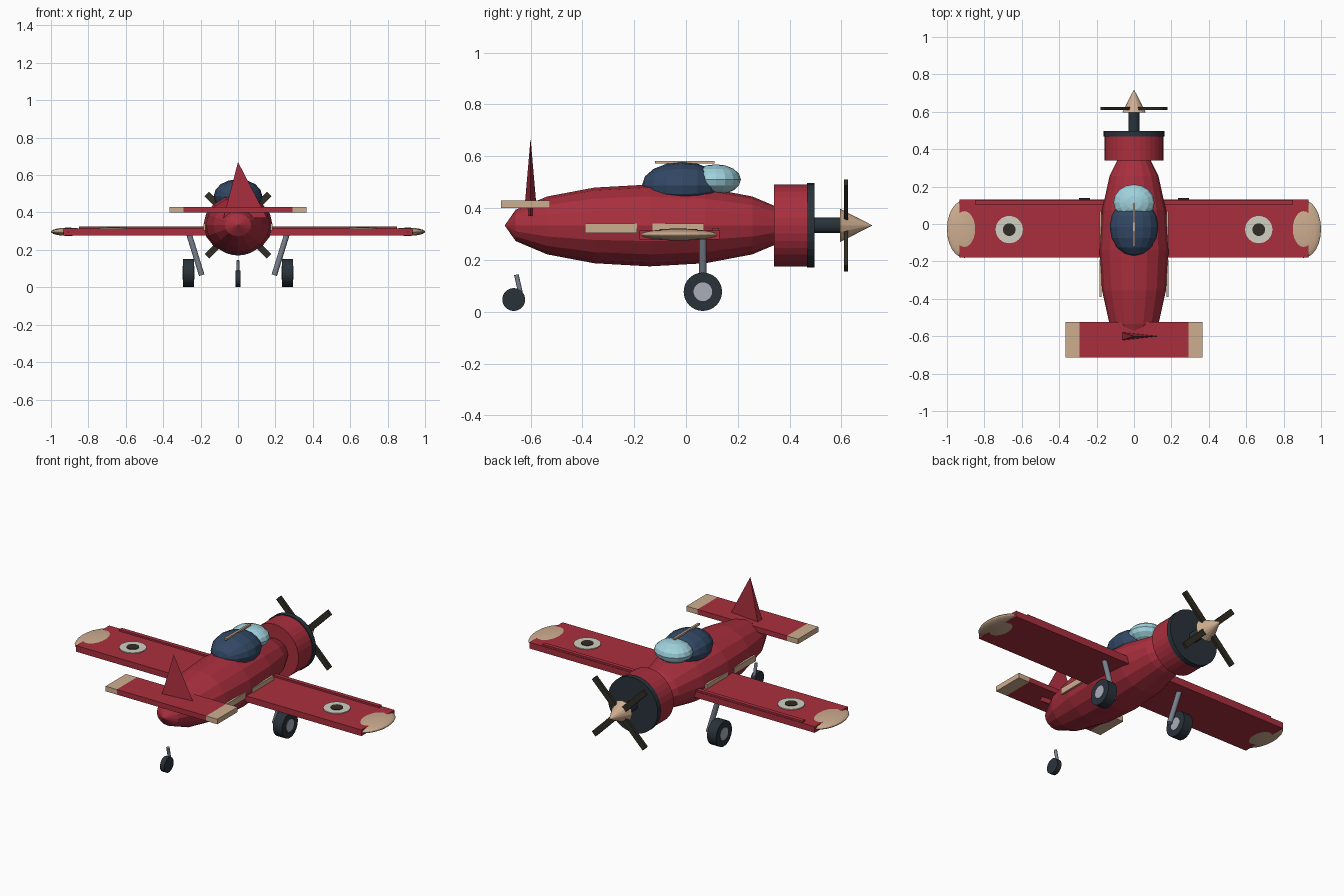
import bpy, bmesh, math
from mathutils import Matrix, Vector

cube = bpy.data.objects.get("Cube")
if cube:
    bpy.data.objects.remove(cube, do_unlink=True)


def material(name, r, g, b):
    m = bpy.data.materials.new(name)
    m.use_nodes = True
    m.diffuse_color = (r, g, b, 1)
    m.node_tree.nodes["Principled BSDF"].inputs["Base Color"].default_value = (r, g, b, 1)
    return m


RED = material("red paint", 0.40, 0.028, 0.048)
TAN = material("tan wood", 0.62, 0.42, 0.28)
GLASS = material("pale blue glass", 0.35, 0.64, 0.72)
NAVY = material("navy canopy", 0.032, 0.065, 0.13)
SLATE = material("dark slate", 0.022, 0.032, 0.042)
BROWN = material("dark brown", 0.03, 0.026, 0.017)
STEEL = material("steel grey", 0.19, 0.22, 0.27)
HUB = material("light grey", 0.40, 0.42, 0.48)
CREAM = material("cream", 0.64, 0.63, 0.54)


def add(name, bm, matrix, mat):
    bm.transform(matrix)
    bmesh.ops.recalc_face_normals(bm, faces=bm.faces)
    mesh = bpy.data.meshes.new(name)
    bm.to_mesh(mesh)
    bm.free()
    mesh.materials.append(mat)
    obj = bpy.data.objects.new(name, mesh)
    bpy.context.collection.objects.link(obj)
    return obj


def box(name, center, size, mat, spin=None):
    bm = bmesh.new()
    bmesh.ops.create_cube(bm, size=1)
    turn = spin or Matrix.Identity(4)
    return add(name, bm, Matrix.Translation(center) @ turn @ Matrix.Diagonal((*size, 1)), mat)


def ellipsoid(name, center, radii, mat, segments=16, rings=8, along_y=False):
    bm = bmesh.new()
    bmesh.ops.create_uvsphere(bm, u_segments=segments, v_segments=rings, radius=1)
    if along_y:
        bm.transform(Matrix.Rotation(-math.pi / 2, 4, "X"))
    return add(name, bm, Matrix.Translation(center) @ Matrix.Diagonal((*radii, 1)), mat)


def rod(name, start, end, r1, mat, r2=None, sides=24):
    """Cylinder or cone between two points."""
    a, b = Vector(start), Vector(end)
    bm = bmesh.new()
    bmesh.ops.create_cone(bm, cap_ends=True, segments=sides, radius1=r1,
                          radius2=r1 if r2 is None else r2, depth=(b - a).length)
    turn = (b - a).to_track_quat("Z", "Y").to_matrix().to_4x4()
    return add(name, bm, Matrix.Translation((a + b) / 2) @ turn, mat)


AXIS = 0.333  # height of the fuselage axis

# Fuselage and engine
ellipsoid("fuselage", (0, -0.14, AXIS), (0.185, 0.56, 0.158), RED, along_y=True)
rod("cowling", (0, 0.34, AXIS), (0, 0.47, AXIS), 0.158, RED, sides=32)
rod("cowling_rim", (0, 0.467, AXIS), (0, 0.497, AXIS), 0.163, SLATE, sides=32)
rod("propeller_shaft", (0, 0.48, AXIS), (0, 0.61, AXIS), 0.03, SLATE)
rod("spinner", (0, 0.595, AXIS), (0, 0.72, AXIS), 0.064, TAN, r2=0, sides=16)
for i, angle in enumerate((45, -45)):
    box(f"propeller_blade_{i + 1}", (0, 0.618, AXIS), (0.47, 0.015, 0.034), BROWN,
        Matrix.Rotation(math.radians(angle), 4, "Y"))

# Canopy
ellipsoid("canopy", (0, -0.015, 0.488), (0.13, 0.155, 0.09), NAVY, along_y=True)
ellipsoid("windscreen", (0, 0.115, 0.51), (0.11, 0.097, 0.059), GLASS)
box("canopy_rail", (0, -0.005, 0.577), (0.013, 0.23, 0.011), TAN)

# Wing
box("wing", (0, -0.025, 0.296), (1.866, 0.31, 0.036), RED)
box("leading_edge_strip", (0, 0.115, 0.317), (1.7, 0.024, 0.014), RED)

# Tailplane, and a three-sided fin flattened along the fuselage
box("tailplane", (0, -0.62, 0.415), (0.585, 0.19, 0.03), RED)
bm = bmesh.new()
bmesh.ops.create_cone(bm, cap_ends=True, segments=3, radius1=1, radius2=0, depth=1)
tip = max(bm.verts, key=lambda v: (v.co.z < 0, v.co.xy.length, v.co.y)).co
bm.transform(Matrix.Rotation(-math.atan2(tip.y, tip.x), 4, "Z"))
add("fin", bm, Matrix.Translation((0, -0.6, 0.52)) @ Matrix.Diagonal((0.156, 0.03, 0.3, 1)), RED)

# Parts on both sides
for side, s in (("left", 1), ("right", -1)):
    ellipsoid(f"{side}_wing_tip", (s * 0.907, -0.027, 0.297), (0.093, 0.154, 0.022), TAN, 24, 12)
    box(f"{side}_tailplane_tip", (s * 0.3285, -0.62, 0.415), (0.073, 0.19, 0.03), TAN)
    rod(f"{side}_roundel", (s * 0.667, -0.03, 0.312), (s * 0.667, -0.03, 0.319), 0.073, CREAM, sides=32)
    rod(f"{side}_roundel_centre", (s * 0.667, -0.03, 0.314), (s * 0.667, -0.03, 0.322), 0.034, BROWN)
    for place, y in (("rear", -0.29), ("front", -0.03)):
        box(f"{side}_{place}_side_strip", (s * 0.179, y, 0.322), (0.012, 0.2, 0.036), TAN)
    rod(f"{side}_wheel_strut", (s * 0.194, 0.065, 0.065), (s * 0.262, 0.065, 0.285), 0.015, STEEL)
    rod(f"{side}_wheel", (s * 0.235, 0.065, 0.077), (s * 0.294, 0.065, 0.077), 0.074, SLATE, sides=32)
    rod(f"{side}_wheel_hub", (s * 0.233, 0.065, 0.077), (s * 0.296, 0.065, 0.077), 0.036, HUB)

# Tail wheel
rod("tail_wheel", (-0.014, -0.665, 0.047), (0.014, -0.665, 0.047), 0.044, SLATE, sides=32)
rod("tail_wheel_strut", (0, -0.636, 0.06), (0, -0.655, 0.143), 0.009, STEEL, sides=16)
